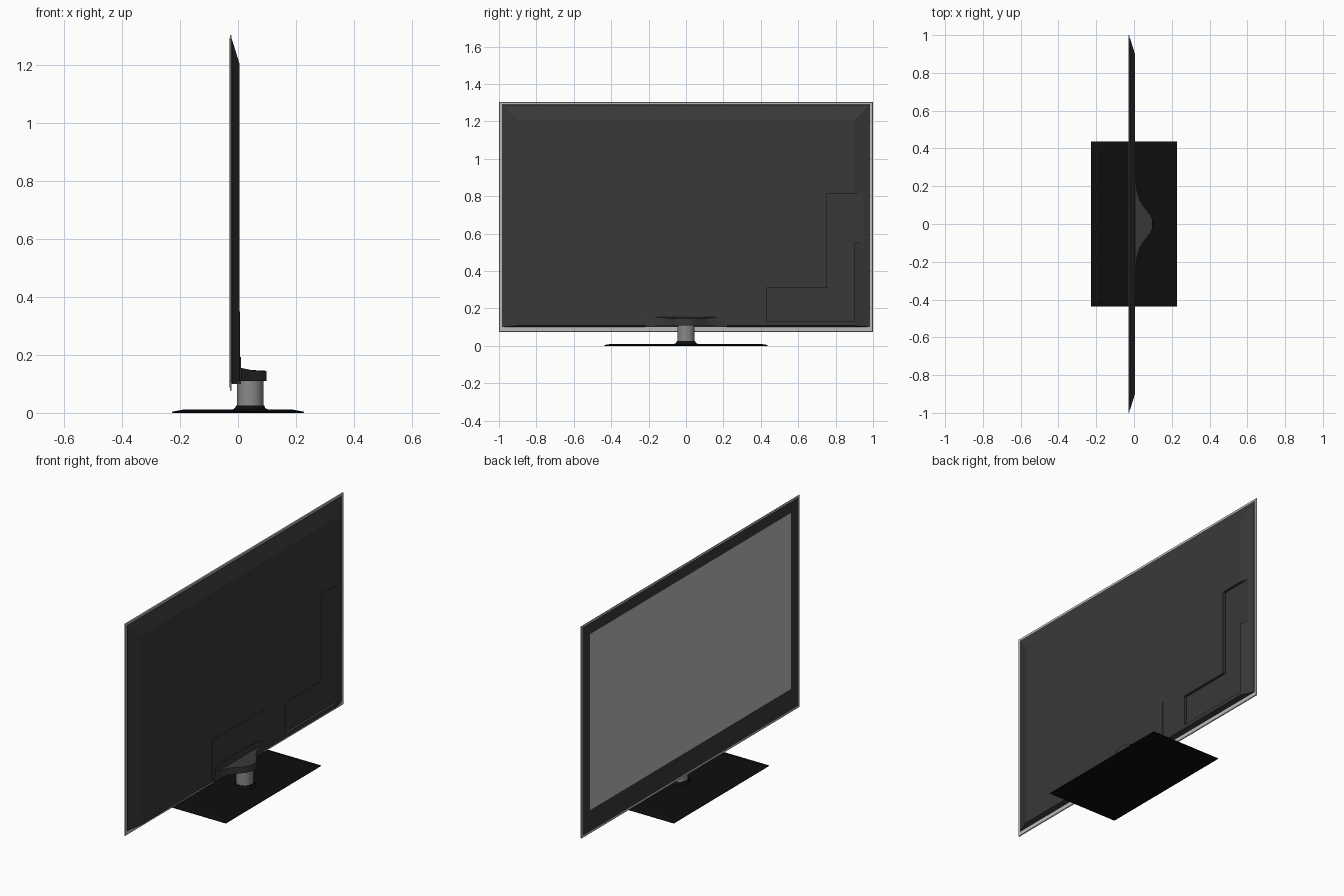
import bpy, bmesh, math

cube = bpy.data.objects.get("Cube")
if cube:
    bpy.data.objects.remove(cube, do_unlink=True)


def material(name, value):
    m = bpy.data.materials.new(name)
    m.use_nodes = True
    col = (value, value, value, 1)
    m.diffuse_color = col
    m.node_tree.nodes["Principled BSDF"].inputs["Base Color"].default_value = col
    return m


CASE = material("charcoal plastic", 0.040)
SILVER = material("silver grey", 0.50)
NECK = material("neck grey", 0.25)
BLACK = material("gloss black", 0.004)


def loft(name, loops, mat, smooth=False):
    """Skin a list of equal point loops and cap both ends."""
    bm = bmesh.new()
    rings = [[bm.verts.new(p) for p in loop] for loop in loops]
    n = len(rings[0])
    for a, b in zip(rings, rings[1:]):
        for i in range(n):
            j = (i + 1) % n
            bm.faces.new((a[i], a[j], b[j], b[i]))
    bm.faces.new(rings[0])
    bm.faces.new(rings[-1])
    bmesh.ops.recalc_face_normals(bm, faces=bm.faces)
    mesh = bpy.data.meshes.new(name)
    bm.to_mesh(mesh)
    bm.free()
    ob = bpy.data.objects.new(name, mesh)
    bpy.context.collection.objects.link(ob)
    mesh.materials.append(mat)
    if smooth:
        bpy.ops.object.select_all(action="DESELECT")
        ob.select_set(True)
        bpy.context.view_layer.objects.active = ob
        bpy.ops.object.shade_smooth_by_angle(angle=math.radians(35))
    return ob


def upright(x, half, low, high):
    return [(x, -half, low), (x, half, low), (x, half, high), (x, -half, high)]


def flat(z, hx, hy):
    return [(-hx, -hy, z), (hx, -hy, z), (hx, hy, z), (-hx, hy, z)]


def circle(z, r, cx=0.042, n=32):
    return [(cx + r * math.cos(math.tau * i / n), r * math.sin(math.tau * i / n), z)
            for i in range(n)]


def prism(name, outline, x0, x1, mat):
    return loft(name, [[(x, y, z) for y, z in outline] for x in (x0, x1)], mat)


# Display: rim, bezel and screen stacked on the viewing side
loft("rim", [upright(-0.028, 1.0, 0.075, 1.305), upright(-0.023, 0.997, 0.078, 1.302)], SILVER)
loft("bezel", [upright(-0.0286, 0.988, 0.087, 1.293), upright(-0.027, 0.988, 0.087, 1.293)], CASE)
loft("screen", [upright(-0.0293, 0.92, 0.21, 1.23), upright(-0.027, 0.92, 0.21, 1.23)], SILVER)

# Rear shell with bevelled borders
shell = loft("rear_shell", [upright(-0.025, 0.985, 0.1, 1.291),
                            upright(-0.021, 0.983, 0.101, 1.289),
                            upright(0.005, 0.9, 0.108, 1.205)], CASE)

# Stepped connector recess cut into the shell
outline = [(0.43, 0.13), (0.9, 0.13), (0.9, 0.555), (1.05, 0.555),
           (1.05, 0.815), (0.755, 0.815), (0.755, 0.31), (0.43, 0.31)]
cutter = prism("recess_cutter", outline, -0.01, 0.05, CASE)
cut = shell.modifiers.new("recess", "BOOLEAN")
cut.object = cutter
cut.operation = "DIFFERENCE"
cut.solver = "EXACT"
cutter.hide_render = True
cutter.hide_set(True)

# Mounting cover and arched plate behind the stand
loft("mount_cover", [upright(0.0, 0.25, 0.109, 0.35), upright(0.0065, 0.249, 0.109, 0.349)], CASE)
arch = [(-0.22, 0.1), (0.22, 0.1)]
arch += [(0.22 * math.cos(math.pi * i / 16), 0.17 + 0.023 * math.sin(math.pi * i / 16))
         for i in range(17)]
prism("arched_plate", arch, -0.02, 0.01, CASE)

# Bell-shaped bracket reaching back over the neck
half = [(0.21, 0.01), (0.17, 0.017), (0.13, 0.029), (0.1, 0.045),
        (0.07, 0.07), (0.045, 0.089), (0.02, 0.099)]
bell = [(x, y) for y, x in half] + [(x, -y) for y, x in reversed(half)]
bell += [(-0.01, -0.21), (-0.01, 0.21)]
loft("stand_bracket", [[(x, y, 0.11) for x, y in bell],
                       [(x, y, max(0.145, 0.157 - 0.2 * max(x, 0))) for x, y in bell]],
     CASE, smooth=True)

# Neck, collar and base
loft("neck", [circle(0.01, 0.046), circle(0.112, 0.046)], NECK, smooth=True)
loft("collar", [circle(0.008, 0.064), circle(0.012, 0.060), circle(0.017, 0.052),
                circle(0.025, 0.0485)], BLACK, smooth=True)
loft("base", [flat(0.0, 0.226, 0.434), flat(0.004, 0.228, 0.437), flat(0.011, 0.19, 0.40)], BLACK)
